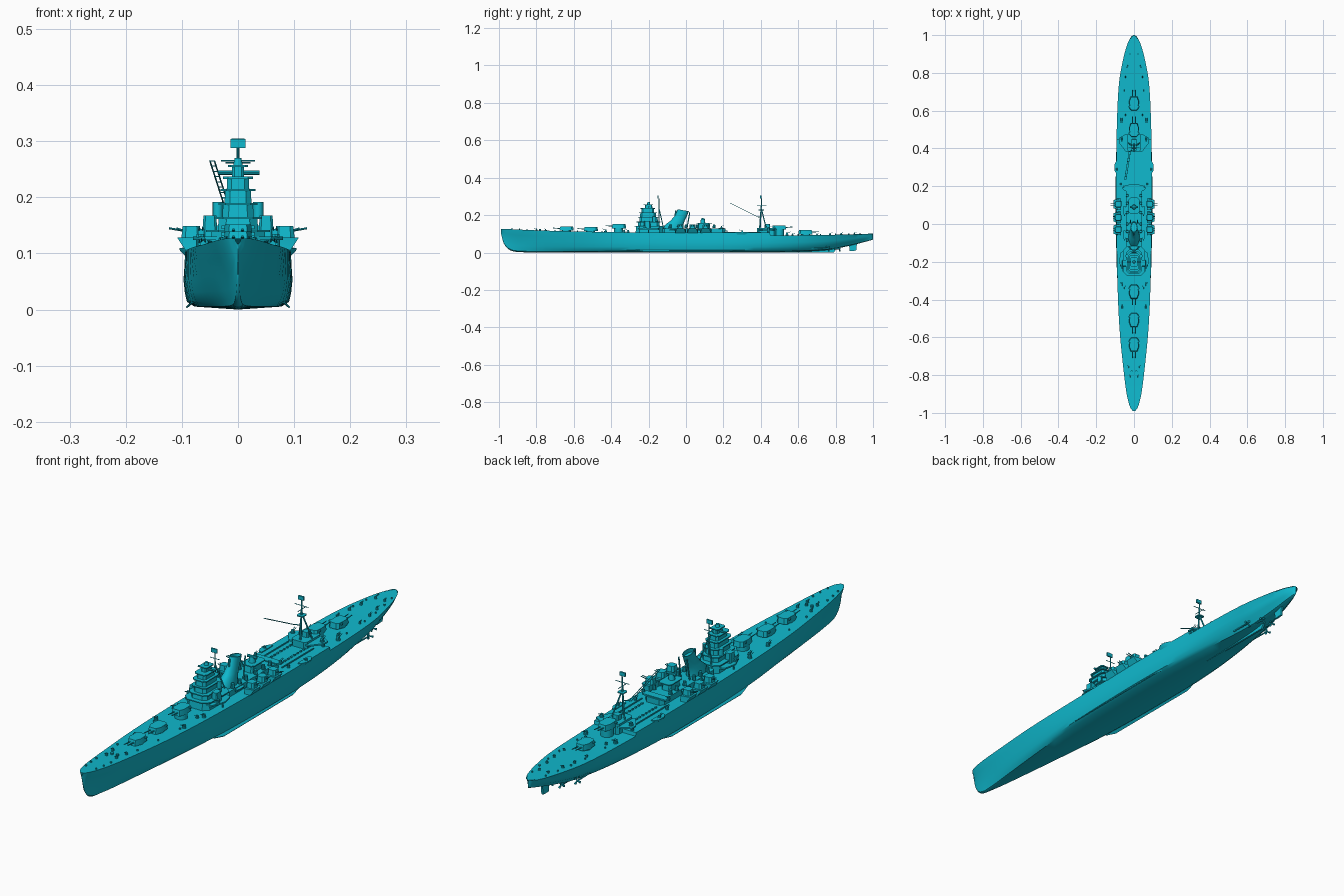
import bpy, bmesh, math
from mathutils import Vector, Matrix

paint = bpy.data.materials.new("cyan_paint")
paint.diffuse_color = (0.005, 0.49, 0.62, 1)


def finish(name, bm, mirror=False, angle=35):
    bmesh.ops.remove_doubles(bm, verts=bm.verts, dist=1e-6)
    bmesh.ops.recalc_face_normals(bm, faces=bm.faces)
    me = bpy.data.meshes.new(name)
    bm.to_mesh(me)
    bm.free()
    me.shade_smooth()
    me.set_sharp_from_angle(angle=math.radians(angle))
    me.materials.append(paint)
    ob = bpy.data.objects.new(name, me)
    bpy.context.collection.objects.link(ob)
    if mirror:
        ob.modifiers.new("mirror", 'MIRROR').merge_threshold = 0.0001
    return ob


def skin(bm, rings, closed=True, caps=True):
    """Bridge equal-length rings of points."""
    vs = [[bm.verts.new(p) for p in r] for r in rings]
    n = len(vs[0])
    for a, b in zip(vs, vs[1:]):
        for i in range(n if closed else n - 1):
            j = (i + 1) % n
            bm.faces.new((a[i], a[j], b[j], b[i]))
    if caps:
        bm.faces.new(vs[0][::-1])
        bm.faces.new(vs[-1])


def slab(bm, outline, z0, z1, top=1.0):
    """Extrude a plan outline upward, optionally tapering."""
    cx = sum(p[0] for p in outline) / len(outline)
    cy = sum(p[1] for p in outline) / len(outline)
    skin(bm, [[(x, y, z0) for x, y in outline],
              [(cx + (x - cx) * top, cy + (y - cy) * top, z1) for x, y in outline]])


def plan(w, y0, y1, c, x=0):
    """Rectangle of half width w with chamfered corners."""
    return [(x - w + c, y0), (x + w - c, y0), (x + w, y0 + c), (x + w, y1 - c),
            (x + w - c, y1), (x - w + c, y1), (x - w, y1 - c), (x - w, y0 + c)]


def box(bm, c, s):
    bmesh.ops.create_cube(bm, size=1, matrix=Matrix.Translation(c) @ Matrix.Diagonal((*s, 1)))


def rod(bm, a, b, r, r2=None, n=8):
    a, b = Vector(a), Vector(b)
    m = Matrix.Translation((a + b) / 2) @ (b - a).to_track_quat('Z', 'Y').to_matrix().to_4x4()
    bmesh.ops.create_cone(bm, cap_ends=True, segments=n, radius1=r,
                          radius2=r if r2 is None else r2, depth=(b - a).length, matrix=m)


# Hull stations: y, deck, middle and bilge half widths, keel z, deck z
stations = [(-.99, .006, 0, 0, .105, .127), (-.975, .018, .006, .002, .05, .127),
            (-.94, .03, .012, .006, .012, .125), (-.88, .042, .022, .013, .002, .122),
            (-.75, .058, .043, .03, 0, .117), (-.55, .077, .066, .054, 0, .112),
            (-.3, .088, .088, .08, 0, .108), (0, .093, .096, .09, 0, .106),
            (.3, .094, .096, .088, 0, .106), (.55, .09, .086, .068, .002, .106),
            (.75, .079, .068, .04, .012, .108), (.87, .058, .048, .024, .035, .111),
            (.95, .036, .028, .013, .055, .113), (.99, .016, .01, .005, .066, .114),
            (1, .004, 0, 0, .07, .114)]
STEP_Y, STEP = .45, .014


def station(y):
    """Hermite-smoothed station at y."""
    k = max(i for i in range(len(stations) - 1) if stations[i][0] <= y or i == 0)
    a, b = stations[k], stations[k + 1]
    p, q = stations[max(k - 1, 0)], stations[min(k + 2, len(stations) - 1)]
    h = b[0] - a[0]
    t = (y - a[0]) / h
    out = []
    for i in range(1, 6):
        m0 = (b[i] - p[i]) / (b[0] - p[0]) * h
        m1 = (q[i] - a[i]) / (q[0] - a[0]) * h
        v = ((2*t**3 - 3*t*t + 1) * a[i] + (t**3 - 2*t*t + t) * m0
             + (3*t*t - 2*t**3) * b[i] + (t**3 - t*t) * m1)
        out.append(max(v, 0))
    return out


def deck(y):
    return station(y)[4] - (STEP if y > STEP_Y else 0)


ys = {STEP_Y - .001, STEP_Y + .001}
for a, b in zip(stations, stations[1:]):
    ys |= {a[0] + (b[0] - a[0]) * i / 4 for i in range(5)}
rings = []
for y in sorted(ys):
    wd, wm, wb, zk, zd = station(y)
    h = zd - zk
    rings.append([(0, y, zk), (wb * .85, y, zk + .05 * h), (wb, y, zk + .13 * h),
                  (wb * .4 + wm * .6, y, zk + .28 * h), (wm, y, zk + .5 * h),
                  (wm * .4 + wd * .6, y, zk + .75 * h), (wd, y, deck(y)), (0, y, deck(y))])
bm = bmesh.new()
skin(bm, rings, closed=False, caps=False)
finish("hull", bm, True)

# Underwater fittings
bm = bmesh.new()
skin(bm, [[(x, .45, 0), (x, .79, 0), (x, .81, .03), (x, .45, .03)] for x in (-.004, .004)])
finish("skeg", bm)
bm = bmesh.new()
skin(bm, [[(x, .875, .008), (x, .91, .01), (x, .915, .055), (x, .87, .055)] for x in (-.004, .004)])
finish("rudder", bm)
bm = bmesh.new()
skin(bm, [[(.08, y, .018), (.08 + d, y, .018 - d), (.078 + d, y, .015 - d), (.078, y, .014)]
          for y, d in ((-.27, .004), (-.22, .013), (.22, .013), (.28, .004))])
finish("bilge_keel", bm, True)
bm = bmesh.new()
for x, y in ((.022, .82), (.05, .76)):
    rod(bm, (x, y - .22, .024), (x, y, .02), .003)
    rod(bm, (x, y - .01, .02), (x, y - .01, .055), .002)
    for k in range(3):
        a = k * math.tau / 3
        rod(bm, (x, y, .02), (x + .015 * math.cos(a), y + .003, .02 + .015 * math.sin(a)), .002, .005, 6)
finish("propellers", bm, True)

# Main gun turrets: y, base height, facing
for i, (y, lift, d) in enumerate([(-.64, .002, -1), (-.51, .002, -1), (-.36, .02, -1),
                                  (.50, .03, 1), (.64, .004, 1)]):
    bm = bmesh.new()
    z = deck(y) + lift
    rod(bm, (0, y, z - lift - .004), (0, y, z + .002), .024, n=20)
    slab(bm, [(-.017, y + d*.036), (.017, y + d*.036), (.026, y + d*.012), (.024, y - d*.03),
              (.014, y - d*.04), (-.014, y - d*.04), (-.024, y - d*.03), (-.026, y + d*.012)],
         z + .001, z + .023, .9)
    box(bm, (0, y - d*.02, z + .018), (.058, .008, .006))
    for x in (-.008, .008):
        rod(bm, (x, y + d*.03, z + .012), (x, y + d*.07, z + .015), .0025, .0018)
    finish("main_turret_%d" % (i + 1), bm)

# Bridge tower: z0, z1, half width, front y, back y
bm = bmesh.new()
for z0, z1, w, y0, y1 in [(.1, .142, .05, -.27, -.12), (.142, .165, .036, -.258, -.14),
                          (.165, .19, .028, -.25, -.15), (.19, .215, .024, -.246, -.16),
                          (.215, .237, .02, -.238, -.17), (.237, .258, .011, -.22, -.18)]:
    slab(bm, plan(w, y0, y1, w * .4), z0, z1, .95)
    slab(bm, plan(w + .007, y0 - .006, y1 + .004, w * .45), z1 - .004, z1)
rod(bm, (-.036, -.2, .244), (.038, -.2, .244), .004)
rod(bm, (0, -.2, .255), (0, -.2, .27), .009, .006, 12)
finish("bridge_tower", bm)
bm = bmesh.new()
slab(bm, [(.03, -.265), (.06, -.25), (.08, -.2), (.07, -.15), (.03, -.13)], .124, .13)
slab(bm, plan(.013, -.225, -.19, .004, .05), .13, .168, .9)
rod(bm, (.072, -.2, .1), (.072, -.2, .126), .003)
rod(bm, (.036, -.17, .165), (.036, -.17, .192), .009, n=12)
finish("bridge_wing", bm, True)
bm = bmesh.new()
rod(bm, (0, -.145, .14), (0, -.145, .29), .0035, .002)
for x in (-.03, .03):
    rod(bm, (x, -.12, .13), (0, -.145, .24), .0025)
rod(bm, (-.022, -.145, .262), (.022, -.145, .262), .0013)
box(bm, (0, -.15, .296), (.026, .006, .016))
finish("fore_mast", bm)

# Trunked funnel, leaning aft, on its deckhouse
bm = bmesh.new()
slab(bm, plan(.042, -.13, .21, .015), .1, .128)
finish("midship_deckhouse", bm)


def oval(y, z, rx, ry, tilt=0, n=20):
    return [(rx * math.cos(k * math.tau / n), y + ry * math.sin(k * math.tau / n),
             z + tilt * math.sin(k * math.tau / n)) for k in range(n)]


bm = bmesh.new()
skin(bm, [oval(-.07, .125, .03, .055), oval(-.065, .145, .028, .05), oval(-.045, .17, .021, .038),
          oval(-.025, .2, .018, .032), oval(-.015, .226, .018, .03, -.005),
          oval(-.015, .226, .015, .026, -.005), oval(-.018, .21, .015, .026, -.005)])
rod(bm, (0, -.06, .15), (0, -.055, .225), .004)
for x in (-.02, .02):
    rod(bm, (x, .005, .128), (x * .9, .02, .215), .003)
finish("funnel", bm)

# Midship platforms, searchlight tower and boats
bm = bmesh.new()
slab(bm, plan(.02, .06, .13, .006), .128, .155, .9)
slab(bm, plan(.028, .055, .14, .01), .155, .159)
rod(bm, (0, .09, .159), (0, .09, .182), .013, .01, 12)
rod(bm, (-.02, .09, .18), (.02, .09, .18), .006)
slab(bm, plan(.06, .175, .205, .012), .126, .132)
finish("searchlight_tower", bm)
bm = bmesh.new()
for y in (-.085, -.04, .0, .06, .11, .15):
    rod(bm, (.036, y, .132), (.036, y, .15), .008, .006, 10)
for y in (-.06, .07):
    skin(bm, [[(.05, y + t, .116), (.05 + w, y + t, .126), (.05 - w, y + t, .126)]
              for t, w in ((-.028, .001), (-.012, .007), (.018, .007), (.026, .004))])
finish("boats_and_directors", bm, True)

# Side gun sponsons with twin mounts
bm = bmesh.new()
for y in (-.03, .035, .105):
    skin(bm, [[(.07, y - .03, .1), (.09, y - .03, .1), (.09, y + .03, .1), (.07, y + .03, .1)],
              [(.07, y - .03, .123), (.105, y - .022, .123), (.105, y + .022, .123), (.07, y + .03, .123)],
              [(.07, y - .03, .128), (.108, y - .022, .128), (.108, y + .022, .128), (.07, y + .03, .128)]])
    slab(bm, plan(.018, y - .018, y + .018, .007, .083), .128, .149, .85)
    for e in (-.005, .005):
        rod(bm, (.095, y + e, .14), (.123 if y > .1 else .11, y + e, .145), .0018)
skin(bm, [[(.085, y, .085), (.09 + d, y, .106), (.09 + d, y, .11), (.08, y, .11)]
          for y, d in ((.265, .003), (.285, .014), (.315, .014), (.335, .003))])
finish("side_gun_sponsons", bm, True)

# Light guns along the deck edges
bm = bmesh.new()


def light_gun(x, y, z=None, s=1.0, d=-1):
    z = deck(y) if z is None else z
    rod(bm, (x, y, z - .002), (x, y, z + .005 * s), .008 * s, n=10)
    box(bm, (x, y, z + .009 * s), (.01 * s, .008 * s, .009 * s))
    for e in (-.003, .003):
        rod(bm, (x + e * s, y, z + .01 * s), (x + e * s, y + d * .018 * s, z + .017 * s), .0012 * s, n=5)


for x, y, s in [(.022, -.8, .7), (.03, -.75, .7), (.062, -.43, 1), (.066, -.31, 1), (.05, -.33, .8),
                (.092, .3, .9), (.07, .22, .8)]:
    light_gun(x, y, s=s)
for x, y, s in [(.066, .54, 1.1), (.045, .57, .7), (.05, .7, .6), (.045, .77, .7), (.035, .83, .7), (.02, .9, .6)]:
    light_gun(x, y, s=s, d=1)
light_gun(.066, -.22, .13)
light_gun(.056, .19, .132, .8, 1)
light_gun(.065, .44, .124, 1, 1)
finish("light_guns", bm, True)

# Deck fittings: vents, bollards, breakwater and aircraft rails
bm = bmesh.new()
for y in (-.93, -.89, -.85, -.7, -.58, -.45, .6, .72, .8, .87, .93):
    x = station(y)[0] * .7
    rod(bm, (x, y, deck(y) - .001), (x, y, deck(y) + .006), .003, n=6)
rod(bm, (.012, -.78, deck(-.78)), (.012, -.78, deck(-.78) + .008), .006, n=10)
for k in range(8):
    box(bm, (.03, .235 + k * .02, .108), (.006, .009, .006))
box(bm, (.055, .3, .109), (.004, .2, .004))
finish("deck_fittings", bm, True)

# Aft deckhouse with wide gun platform
bm = bmesh.new()
slab(bm, plan(.034, .38, .48, .01), .09, .132)
slab(bm, [(-.045, .385), (.045, .385), (.08, .43), (.08, .455), (.045, .475),
          (-.045, .475), (-.08, .455), (-.08, .43)], .118, .124)
for x in (-.07, .07):
    rod(bm, (x, .44, .09), (x, .44, .12), .006, n=8)
slab(bm, plan(.014, .42, .45, .004), .132, .152, .9)
finish("aft_deckhouse", bm)

# Tripod main mast and crane boom
bm = bmesh.new()
rod(bm, (0, .395, .13), (0, .405, .29), .0045, .0025)
for x in (-.03, .03):
    rod(bm, (x, .43, .125), (0, .403, .235), .003)
slab(bm, plan(.014, .388, .418, .004), .225, .229)
rod(bm, (-.03, .403, .265), (.03, .403, .265), .0014)
rod(bm, (0, .38, .25), (0, .43, .25), .0014)
box(bm, (0, .4, .297), (.024, .007, .015))
finish("main_mast", bm)
bm = bmesh.new()
for e in (-.004, .004):
    rod(bm, (-.022 + e, .385, .19), (-.046 + e, .235, .265), .0014)
for k in range(9):
    t = k / 8
    c = Vector((-.022, .385, .19)).lerp(Vector((-.046, .235, .265)), t)
    box(bm, c, (.009, .002, .002))
rod(bm, (0, .395, .19), (-.022, .385, .19), .002)
finish("crane_boom", bm)
